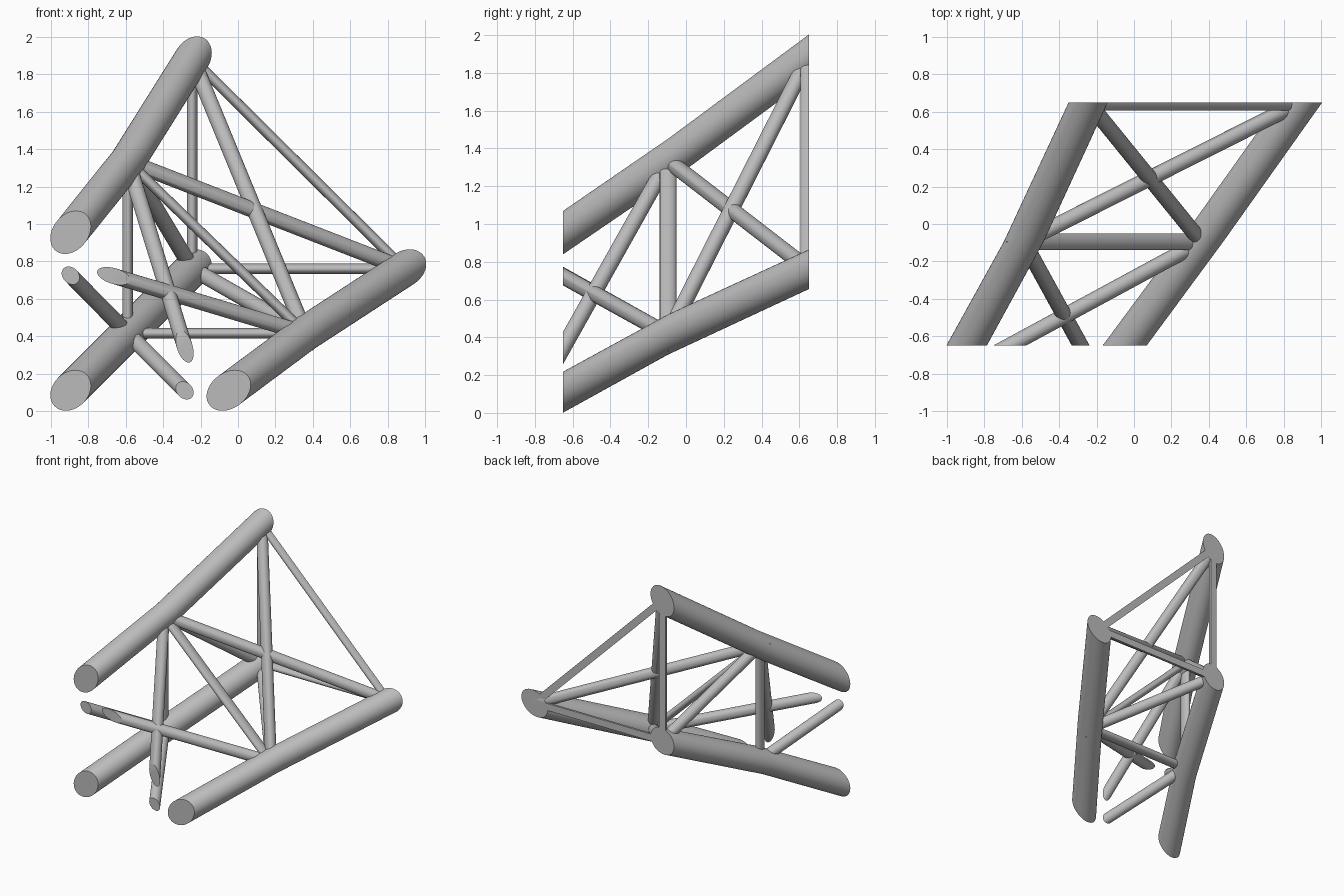
import bpy
import bmesh
import math
from mathutils import Vector

if "Cube" in bpy.data.objects:
    bpy.data.objects.remove(bpy.data.objects["Cube"], do_unlink=True)

SIDES = 36
END = 0.65          # flat cut planes at y = -END and y = END
MID = -0.095        # middle frame
CHORD_R, BRACE_R, FRAME_R = 0.095, 0.042, 0.028
Y = Vector((0, 1, 0))

steel = bpy.data.materials.new("grey_steel")
steel.use_nodes = True
steel.diffuse_color = (0.5, 0.5, 0.5, 1)
steel.node_tree.nodes["Principled BSDF"].inputs["Base Color"].default_value = (0.5, 0.5, 0.5, 1)


def tube(name, rings, trim=False):
    """Capped tube through rings given as (centre, half axis, half axis)."""
    bm = bmesh.new()
    loops = []
    for c, a, b in rings:
        angles = [math.tau * i / SIDES for i in range(SIDES)]
        loops.append([bm.verts.new(c + a * math.cos(t) + b * math.sin(t)) for t in angles])
    for low, high in zip(loops, loops[1:]):
        for i in range(SIDES):
            j = (i + 1) % SIDES
            bm.faces.new((low[i], low[j], high[j], high[i]))
    bm.faces.new(loops[0])
    bm.faces.new(loops[-1])
    if trim:
        cut = bmesh.ops.bisect_plane(bm, geom=bm.verts[:] + bm.edges[:] + bm.faces[:],
                                     plane_co=Y * END, plane_no=Y, clear_outer=True)
        bmesh.ops.holes_fill(bm, edges=[e for e in bm.edges if e.is_boundary], sides=0)
    bmesh.ops.recalc_face_normals(bm, faces=bm.faces[:])
    for f in bm.faces:
        f.smooth = True
    mesh = bpy.data.meshes.new(name)
    bm.to_mesh(mesh)
    bm.free()
    mesh.set_sharp_from_angle(angle=math.radians(35))
    mesh.materials.append(steel)
    obj = bpy.data.objects.new(name, mesh)
    bpy.context.collection.objects.link(obj)
    return obj


def slanted_tube(name, points, radius):
    """Round tube whose ends and joints lie in planes of constant y."""
    rings = []
    for i, p in enumerate(points):
        d = Vector()
        for q, r in zip(points, points[1:]):
            if p in (q, r):
                d += (r - q).normalized()
        d.normalize()
        a = d.orthogonal().normalized()
        b = d.cross(a)
        rings.append((p, *[(v - d * (v.y / d.y)) * radius for v in (a, b)]))
    return tube(name, rings)


def frame_strut(name, p, q, trim):
    """Oval strut lying in a cross frame."""
    a = (q - p).normalized().cross(Y) * FRAME_R
    return tube(name, [(p, a, Y * 0.044), (q, a, Y * 0.044)], trim)


# Chord nodes: front cut, middle frame, back frame
top = [Vector(p) for p in ((-0.895, -END, 0.955), (-0.59, MID, 1.335), (-0.245, END, 1.885))]
left = [Vector(p) for p in ((-0.05, -END, 0.11), (0.36, MID, 0.415), (0.89, END, 0.76))]
right = [Vector(p) for p in ((-0.895, -END, 0.11), (-0.59, MID, 0.415), (-0.245, END, 0.76))]

# Main chords
for name, nodes in (("top", top), ("left", left), ("right", right)):
    slanted_tube(name + "_chord", nodes, CHORD_R)

# Triangular cross frames, the back one cut in half
for label, i in (("middle", 1), ("back", 2)):
    frame_strut(label + "_post", right[i], top[i], i == 2)
    frame_strut(label + "_sloping_strut", top[i], left[i], i == 2)
    frame_strut(label + "_floor_strut", right[i], left[i], i == 2)

# Diagonal braces of the back bay
slanted_tube("back_brace_top_to_left", [top[1], left[2]], BRACE_R)
slanted_tube("back_brace_left_to_top", [left[1], top[2]], BRACE_R)
slanted_tube("back_brace_side", [top[1], right[2]], BRACE_R)
slanted_tube("back_brace_floor", [left[1], right[2]], BRACE_R)

# Cut-off diagonal braces of the front bay
for name, node, x, z in (("side", right[1], -0.895, 0.725),
                         ("left_to_top", left[1], -0.665, 0.722),
                         ("top_to_left", top[1], -0.285, 0.345),
                         ("floor", right[1], -0.285, 0.11)):
    slanted_tube("front_brace_" + name, [Vector((x, -END, z)), node], BRACE_R)
